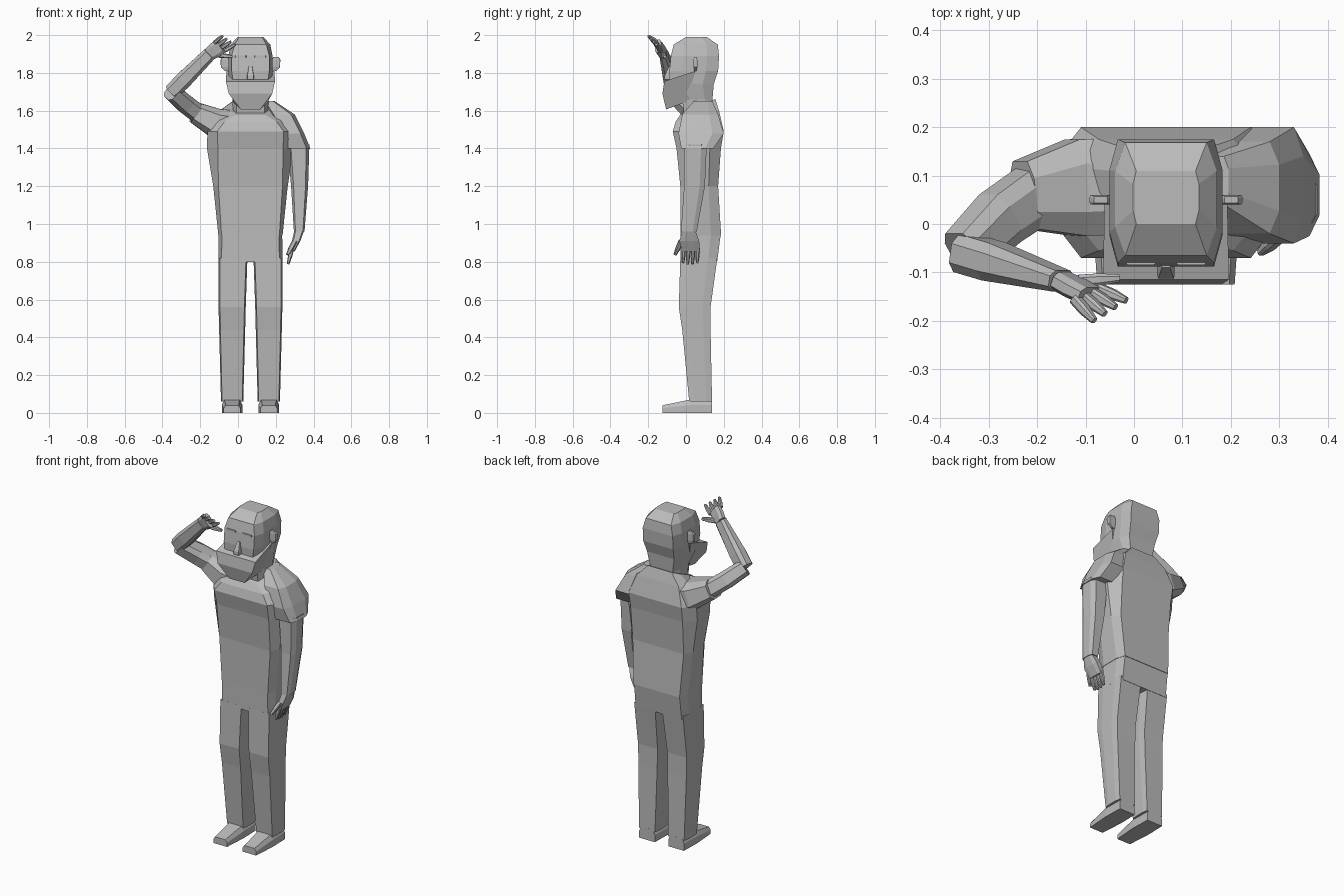
import bpy
import bmesh
from mathutils import Vector

cube = bpy.data.objects.get("Cube")
if cube:
    bpy.data.objects.remove(cube)

grey = bpy.data.materials.new("plain grey")
grey.use_nodes = True
grey.diffuse_color = (.5, .5, .5, 1)
shader = grey.node_tree.nodes["Principled BSDF"]
shader.inputs["Base Color"].default_value = grey.diffuse_color

# Landmark heights, and the body's middle, shifted by the raised arm
MIDDLE = .066
ANKLE, KNEE, CROTCH, WAIST = .06, .56, .8, .94
RIBS, CHEST, SHOULDER, COLLAR = 1.2, 1.4, 1.49, 1.62
JAW, CHEEK, BROW, CROWN = 1.74, 1.81, 1.89, 1.99
HIP = .17
SIDES = (("right", -1), ("left", 1))


def skin(name, rings):
    """Join equal-length point rings with faces and cap both ends."""
    bm = bmesh.new()
    loops = [[bm.verts.new(point) for point in ring] for ring in rings]
    for lower, upper in zip(loops, loops[1:]):
        for i in range(len(lower)):
            bm.faces.new((lower[i - 1], lower[i], upper[i], upper[i - 1]))
    bm.faces.new(loops[0])
    bm.faces.new(loops[-1])
    bmesh.ops.recalc_face_normals(bm, faces=bm.faces)
    mesh = bpy.data.meshes.new(name)
    bm.to_mesh(mesh)
    bm.free()
    mesh.materials.append(grey)
    bpy.context.collection.objects.link(bpy.data.objects.new(name, mesh))


def octagon(center, across, deep, flat, bevel=.5):
    """Rectangle with cut corners, spanned by two half-size vectors."""
    quarter = [(flat, 1), (1, bevel)]
    half = quarter + [(a, -b) for a, b in reversed(quarter)]
    outline = half + [(-a, -b) for a, b in half]
    return [center + across * a + deep * b for a, b in outline]


def level(z, front, back, width, flat=.9, x=MIDDLE, tilt=0):
    """Horizontal section between a front and a back depth."""
    center = Vector((x, (front + back) / 2, z))
    deep = Vector((0, 1, tilt)) * (back - front) / 2
    return octagon(center, Vector((width, 0, 0)), deep, flat)


def limb(name, joints, widths, depths, flat=.6):
    """Cut-corner tube through a row of joints."""
    rings = []
    for i, joint in enumerate(joints):
        ahead = joints[min(i + 1, len(joints) - 1)]
        along = (ahead - joints[max(i - 1, 0)]).normalized()
        across = along.cross(Vector((0, 1, 0))).normalized()
        deep = across.cross(along)
        rings.append(octagon(joint, across * widths[i], deep * depths[i], flat))
    skin(name, rings)


def finger(name, root, tip, radius=.011):
    sizes = (radius, radius, radius * .6)
    limb(name, [root, root.lerp(tip, .5), tip], sizes, sizes)


# Shirt, with a collar that slopes down to the front
skin("shirt", [
    level(WAIST, -.03, .186, HIP),
    level(RIBS, -.03, .17, .197, flat=.86),
    level(CHEST, -.05, .185, .23, flat=.75),
    level(SHOULDER, -.07, .2, .228, flat=.77),
    level(COLLAR - .05, -.055, .175, .185, flat=.75, tilt=.25),
    level(COLLAR, -.03, .155, .105, flat=.75, tilt=.45),
])

# Trousers and shoes
skin("trouser_seat", [level(CROTCH, -.03, .165, HIP),
                      level(WAIST, -.028, .183, HIP - .002)])
for side, sign in SIDES:
    x = MIDDLE + sign * .097
    skin(side + "_trouser_leg", [
        level(ANKLE, .017, .138, .059, x=x),
        level(KNEE - .12, -.02, .13, .069, x=x),
        level(KNEE, -.038, .13, .072, x=x),
        level(CROTCH + .02, -.03, .166, .077, x=x - sign * .004),
    ])
    sole = [(-1, 0), (1, 0), (1, .6), (.75, 1), (-.75, 1), (-1, .6)]
    stations = [(-.125, .045, .04), (.02, .055, .07), (.138, .052, .07)]
    skin(side + "_shoe", [[Vector((x + a * wide, y, b * high)) for a, b in sole]
                          for y, wide, high in stations])

# Head and neck
skin("head", [
    level(SHOULDER, 0, .13, .09, flat=.8),
    level(COLLAR + .04, -.02, .14, .095, flat=.8),
    level(JAW, -.085, .147, .112, flat=.8),
    level(CHEEK, -.088, .17, .117, flat=.85),
    level(BROW, -.08, .175, .117, flat=.85),
    level(BROW + .06, -.065, .168, .105, flat=.8),
    level(CROWN, 0, .11, .068),
])

# Jaw cover: a side profile skinned between its mirrored edges
profile = [(-.115, JAW + .015, .13), (-.125, JAW - .05, .115),
           (-.105, COLLAR - .013, .052), (0, COLLAR + .025, .09),
           (.05, CHEEK, .127)]
skin("jaw_cover", [[Vector((MIDDLE + sign * wide, y, z))
                    for y, z, wide in profile] for side, sign in SIDES])

# Nose, eyelids and ears
skin("nose", [level(JAW + .025, -.113, -.08, .018),
              level(JAW + .045, -.113, -.08, .018),
              level(BROW - .055, -.09, -.07, .009)])
for side, sign in SIDES:
    x = MIDDLE + sign * .052
    skin(side + "_eyelid", [level(z, -.085, -.07, .03, x=x)
                            for z in (BROW - .008, BROW + .002)])
    x = MIDDLE + sign * .135
    skin(side + "_ear", [level(CHEEK, .045, .055, .012, x=x - sign * .01),
                         level(CHEEK + .02, .04, .06, .022, x=x),
                         level(BROW - .02, .04, .06, .023, x=x),
                         level(BROW - .005, .043, .057, .014, x=x)])

# Hanging left arm
skin("left_sleeve", [
    level(COLLAR + .03, .04, .14, .03, flat=.7, x=.165),
    level(COLLAR - .04, -.02, .17, .065, flat=.7, x=.235),
    level(SHOULDER - .01, -.04, .2, .065, flat=.7, x=.285),
    level(CHEST, -.025, .145, .068, flat=.7, x=.315),
])
skin("left_arm", [
    level(CHEST + .02, -.01, .11, .058, flat=.7, x=.32),
    level(RIBS, -.01, .1, .045, flat=.7, x=.326),
    level(WAIST + .02, -.027, .057, .028, flat=.7, x=.324),
])
skin("left_palm", [
    level(WAIST + .025, -.02, .05, .026, flat=.7, x=.324),
    level(WAIST - .03, -.035, .07, .022, flat=.7, x=.308),
    level(WAIST - .085, -.02, .072, .014, flat=.7, x=.286),
])
for i in range(4):
    root = Vector((.287, .025 * i - .012, CROTCH + .07))
    drop = Vector((-.022, -.004, -.085 + .006 * abs(i - 1.5)))
    finger(f"left_finger_{i + 1}", root, root + drop)
finger("left_thumb", Vector((.3, -.025, .91)), Vector((.262, -.058, .838)), .013)

# Raised right arm
shoulder = Vector((0, .08, SHOULDER + .02))
armpit = Vector((-.12, .075, SHOULDER + .045))
cuff = Vector((-.228, .06, SHOULDER + .1))
elbow = Vector((-.35, -.06, 1.7))
wrist = Vector((-.15, -.118, 1.9))
knuckles = Vector((-.09, -.148, 1.943))
limb("right_sleeve", [shoulder, armpit, cuff], (.09, .078, .056), (.1, .1, .07))
limb("right_upper_arm", [armpit.lerp(cuff, .75), cuff.lerp(elbow, .4), elbow],
     (.05, .05, .045), (.06, .058, .05))
limb("right_forearm", [elbow, elbow.lerp(wrist, .3), wrist],
     (.042, .045, .036), (.04, .04, .022))
limb("right_palm", [wrist, wrist.lerp(knuckles, .5), knuckles],
     (.034, .042, .04), (.02, .02, .018))
for i in range(4):
    spread = Vector((.017, .007, -.015)) * i
    root = Vector((-.122, -.155, 1.962)) + spread
    reach = Vector((.04 + .005 * i, -.045 + .007 * i, .033))
    finger(f"right_finger_{i + 1}", root, root + reach)
finger("right_thumb", wrist + Vector((.035, 0, -.005)),
       wrist + Vector((.12, .006, -.014)), .013)
